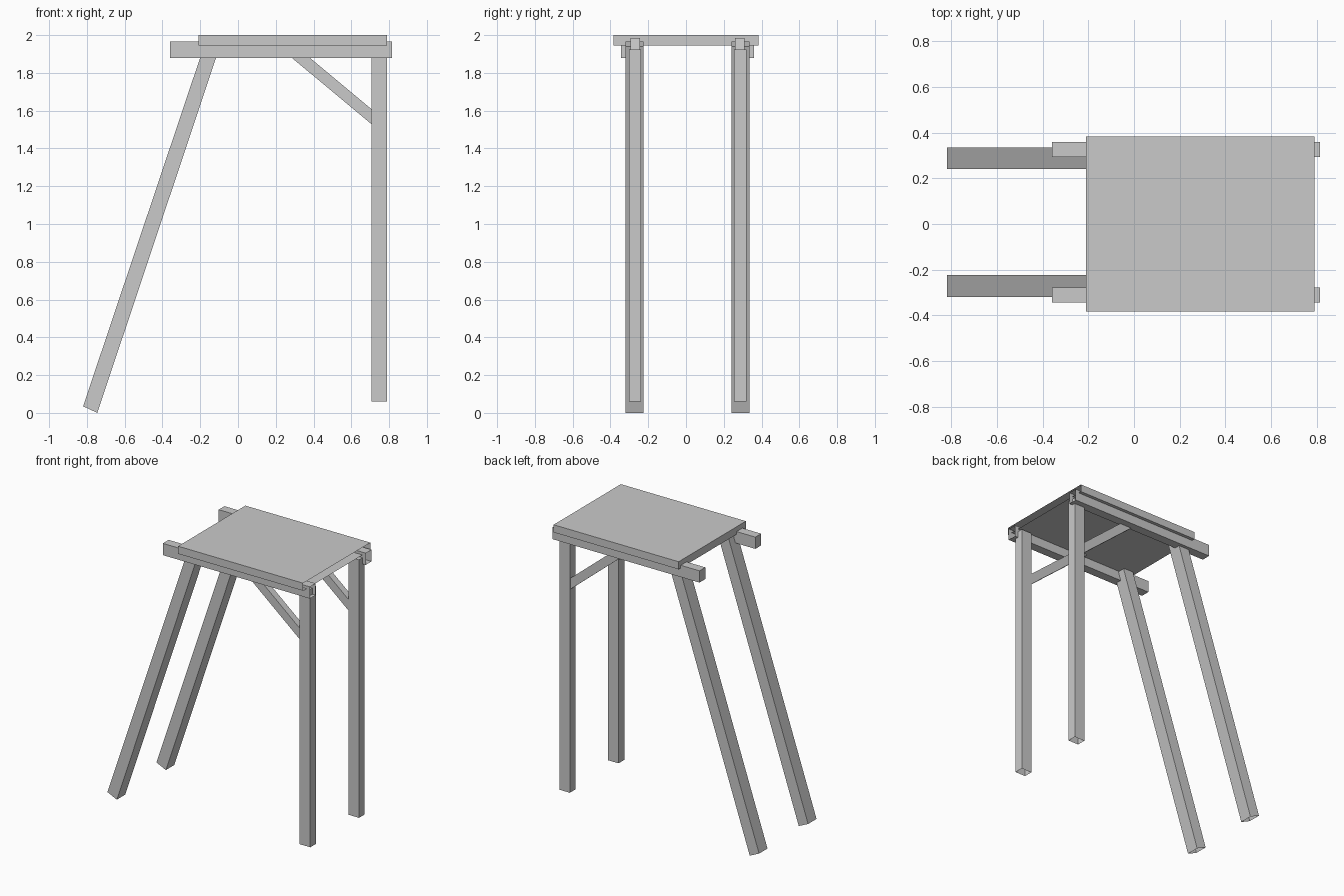
import bpy, bmesh

if "Cube" in bpy.data.objects:
    bpy.data.objects.remove(bpy.data.objects["Cube"])

grey = bpy.data.materials.new("plain grey")
grey.diffuse_color = (0.59, 0.59, 0.59, 1)
grey.use_nodes = True
grey.node_tree.nodes["Principled BSDF"].inputs["Base Color"].default_value = grey.diffuse_color

MID_Y = 0.008  # the frame pairs sit very slightly behind the centre


def prism(name, profile, y0, y1, open_edge=None):
    """Extrude an x-z profile along y; the side on open_edge is left open."""
    bm = bmesh.new()
    front = [bm.verts.new((x, y0, z)) for x, z in profile]
    back = [bm.verts.new((x, y1, z)) for x, z in profile]
    bm.faces.new(front)
    bm.faces.new(back[::-1])
    n = len(profile)
    for i in range(n):
        if i != open_edge:
            j = (i + 1) % n
            bm.faces.new((front[j], front[i], back[i], back[j]))
    bmesh.ops.recalc_face_normals(bm, faces=bm.faces)
    mesh = bpy.data.meshes.new(name)
    bm.to_mesh(mesh)
    bm.free()
    mesh.materials.append(grey)
    obj = bpy.data.objects.new(name, mesh)
    bpy.context.collection.objects.link(obj)
    return obj


def rect(x0, x1, z0, z1):
    # edges in order: 0 bottom, 1 right, 2 top, 3 left
    return [(x0, z0), (x1, z0), (x1, z1), (x0, z1)]


def pair(name, profile, inner, outer, open_edge=None):
    """Front and back copies, mirrored about the frame's middle."""
    prism("front_" + name, profile, MID_Y - outer, MID_Y - inner, open_edge)
    prism("back_" + name, profile, MID_Y + inner, MID_Y + outer, open_edge)


# Table top, a hollow slab open at its right end
prism("table_top", rect(-0.21, 0.79, 1.945, 2.0), -0.384, 0.384, 1)

# Long rails under the top, open at the right end
pair("rail", rect(-0.36, 0.816, 1.88, 1.965), 0.286, 0.352, 1)

# Upright posts, open at the foot
pair("post", rect(0.706, 0.79, 0.06, 1.925), 0.246, 0.311, 0)

# Slanted legs, open at the foot
pair("slanted_leg",
     [(-0.82, 0.035), (-0.745, 0.0), (-0.096, 1.94), (-0.172, 1.965)],
     0.232, 0.328, 0)

# Diagonal braces between post and top
pair("brace",
     [(0.711, 1.525), (0.75, 1.572), (0.254, 1.985), (0.215, 1.938)],
     0.252, 0.301)
